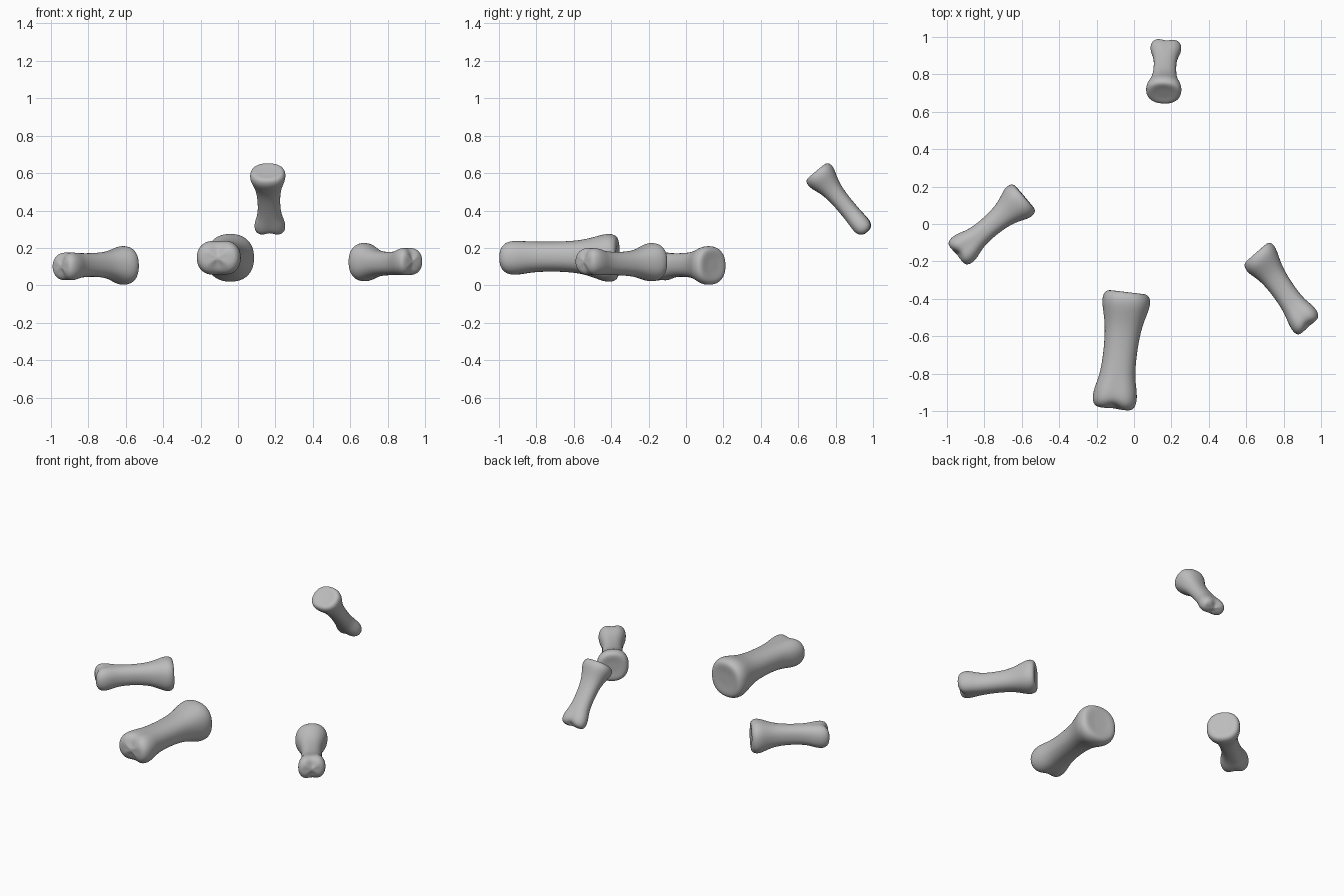
import bpy, bmesh, math
from mathutils import Vector

cube = bpy.data.objects.get("Cube")
if cube:
    bpy.data.objects.remove(cube, do_unlink=True)

bone_grey = bpy.data.materials.new("bone_grey")
bone_grey.use_nodes = True
GREY = (0.5, 0.5, 0.5, 1)
bone_grey.diffuse_color = GREY
bone_grey.node_tree.nodes["Principled BSDF"].inputs["Base Color"].default_value = GREY

# Stations along a bone: position, share of base size, share of tip size, end rounding
STATIONS = [(0.012, 1, 0, 0.4), (0.004, 1, 0, 0.7), (0.015, 1, 0, 0.9), (0.06, 1, 0, 1),
            (0.12, 0.97, 0, 1), (0.2, 0.62, 0, 1), (0.3, 0.24, 0, 1), (0.42, 0.06, 0, 1),
            (0.56, 0, 0, 1), (0.68, 0, 0.12, 1), (0.76, 0, 0.4, 1), (0.83, 0, 0.8, 1),
            (0.9, 0, 1, 1), (0.95, 0, 1, 0.93), (0.985, 0, 1, 0.72), (1.0, 0, 1, 0.4)]
SIDES = 24


def power(v, e):
    return math.copysign(abs(v) ** e, v)


def make_bone(name, start, end, base, shaft, tip, arch, skew):
    """Loft a bone from its broad flat base to its twin-knuckled tip."""
    start, end = Vector(start), Vector(end)
    axis = (end - start).normalized()
    length = (end - start).length
    side = axis.cross(Vector((0, 0, 1))).normalized()
    up = side.cross(axis)
    bm = bmesh.new()
    rings = []
    for t, b, k, shrink in STATIONS:
        w, h = (s + b * (p - s) + k * (q - s) for p, s, q in zip(base, shaft, tip))
        w *= shrink ** (0.45 if t > 0.5 else 1)
        h *= shrink
        lift = arch * (1 - max(b, k))
        ring = []
        for i in range(SIDES):
            a = 2 * math.pi * i / SIDES
            u, v = power(math.cos(a), 0.88), power(math.sin(a), 0.88)
            # groove between the two knuckles
            groove = k * math.exp(-(u / 0.38) ** 2)
            if t > 0.8:
                along = t * length - 0.2 * tip[0] * groove * max(0, t - 0.8) / 0.2
            else:
                along = t * length
            along += skew * u * w * max(b, k)
            height = v * h * (1 - 0.13 * groove) + lift
            ring.append(bm.verts.new(start + axis * along + side * u * w + up * height))
        rings.append(ring)
    for lower, upper in zip(rings, rings[1:]):
        for i in range(SIDES):
            j = (i + 1) % SIDES
            bm.faces.new((lower[i], lower[j], upper[j], upper[i]))
    # close both ends with a fan
    for ring in (rings[0], rings[-1]):
        centre = sum((v.co for v in ring), Vector()) / SIDES
        hub = bm.verts.new(centre)
        for i in range(SIDES):
            bm.faces.new((ring[i], ring[(i + 1) % SIDES], hub))
    bmesh.ops.recalc_face_normals(bm, faces=bm.faces)
    mesh = bpy.data.meshes.new(name)
    bm.to_mesh(mesh)
    bm.free()
    mesh.materials.append(bone_grey)
    mesh.shade_smooth()
    obj = bpy.data.objects.new(name, mesh)
    bpy.context.collection.objects.link(obj)
    obj.modifiers.new("smooth", "SUBSURF").levels = 2


make_bone("large_front_bone", (-0.035, -0.36, 0.147), (-0.11, -0.99, 0.147),
          (0.13, 0.13), (0.09, 0.08), (0.12, 0.102), 0.007, 0)
make_bone("right_bone", (-0.582, 0.147, 0.107), (-0.95, -0.165, 0.1),
          (0.105, 0.105), (0.057, 0.063), (0.088, 0.084), 0.006, 0)
make_bone("left_bone", (0.652, -0.15, 0.124), (0.936, -0.55, 0.128),
          (0.1, 0.104), (0.062, 0.062), (0.085, 0.082), -0.01, 0.1)
make_bone("raised_back_bone", (0.158, 0.695, 0.612), (0.172, 0.967, 0.285),
          (0.096, 0.084), (0.06, 0.047), (0.084, 0.056), 0, 0)
